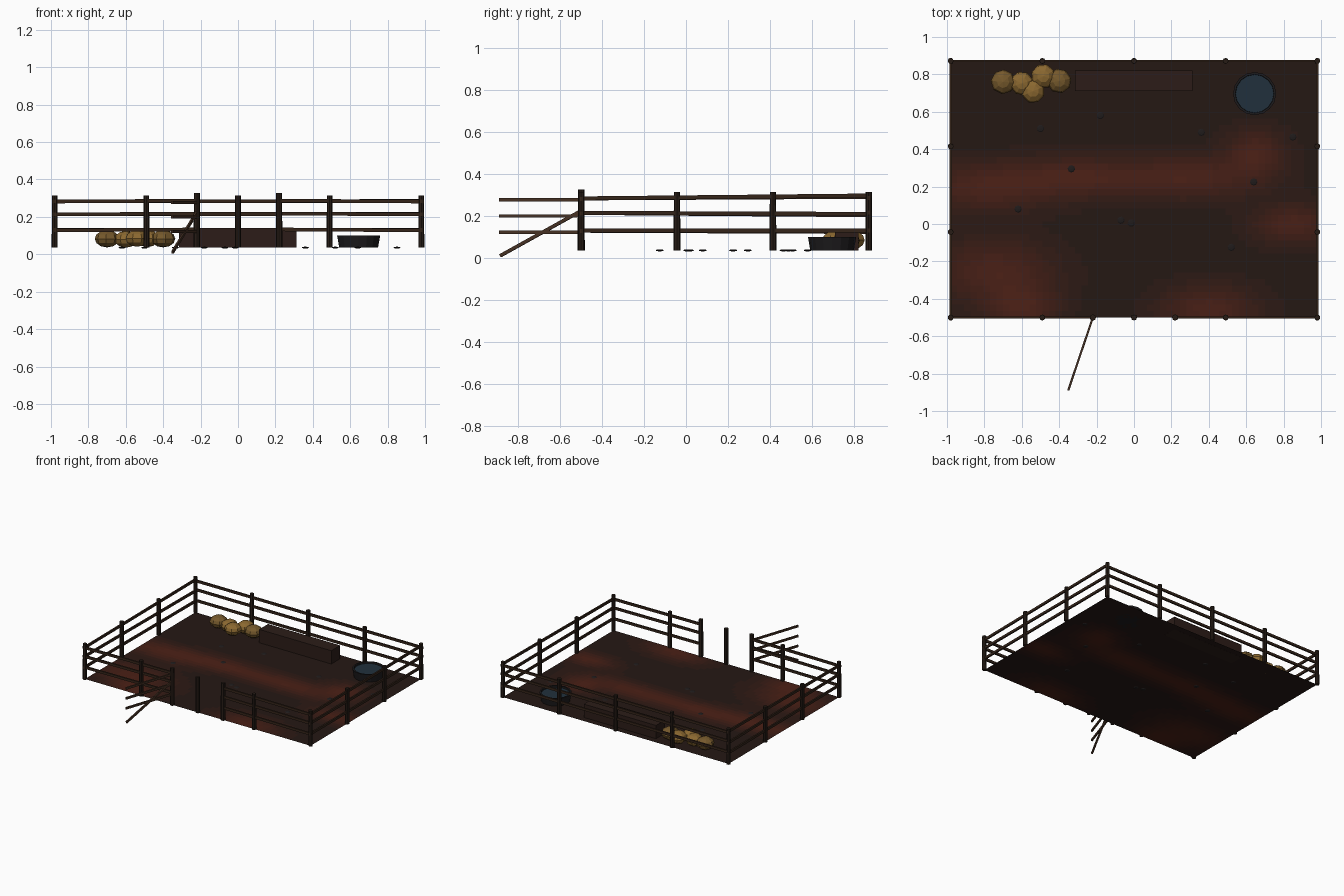
import bpy, bmesh, math, random
from mathutils import Vector

if "Cube" in bpy.data.objects:
    bpy.data.objects.remove(bpy.data.objects["Cube"])

random.seed(4)
G = 0.036                      # ground level
X, Y0, Y1 = 0.98, -0.5, 0.872  # paddock outline


def material(name, rgb):
    m = bpy.data.materials.new(name)
    m.diffuse_color = (*rgb, 1)
    m.use_nodes = True
    m.node_tree.nodes["Principled BSDF"].inputs["Base Color"].default_value = m.diffuse_color
    return m


WOOD = material("dark_wood", (0.02, 0.012, 0.008))
RAIL = material("rail_wood", (0.035, 0.018, 0.010))
GATE = material("gate_wood", (0.06, 0.03, 0.017))
TROUGH = material("trough_wood", (0.025, 0.012, 0.009))
HAY = material("hay", (0.26, 0.14, 0.03))
HAY_DARK = material("dry_hay", (0.18, 0.10, 0.025))
IRON = material("iron", (0.012, 0.011, 0.012))
WATER = material("water", (0.015, 0.03, 0.045))
STONE = material("stone", (0.014, 0.011, 0.011))


def obj(name, bm, *mats):
    me = bpy.data.meshes.new(name)
    bm.to_mesh(me)
    bm.free()
    for m in mats:
        me.materials.append(m)
    o = bpy.data.objects.new(name, me)
    bpy.context.collection.objects.link(o)
    return o


def post(name, x, y, top, r=0.016):
    bm = bmesh.new()
    bmesh.ops.create_cone(bm, cap_ends=True, segments=8, radius1=r, radius2=r * 0.95, depth=top - G)
    o = obj(name, bm, WOOD)
    o.location = (x, y, (top + G) / 2)


def beam(name, a, b, w, h, mat):
    a, b = Vector(a), Vector(b)
    bm = bmesh.new()
    bmesh.ops.create_cube(bm, size=1)
    bmesh.ops.scale(bm, vec=((b - a).length, w, h), verts=bm.verts)
    o = obj(name, bm, mat)
    d = b - a
    o.rotation_euler = (0, -math.atan2(d.z, math.hypot(d.x, d.y)), math.atan2(d.y, d.x))
    o.location = (a + b) / 2


# earth floor, blended from dark soil to red clay patches
SHADES = 9
soil = [material(f"soil_{i}", [a + (b - a) * i / (SHADES - 1) for a, b in
        zip((0.018, 0.009, 0.007), (0.075, 0.015, 0.008))]) for i in range(SHADES)]
patches = [(-0.8, 0.2, 0.35, 0.12), (-0.3, 0.25, 0.35, 0.10), (0.3, 0.25, 0.35, 0.11),
           (0.65, 0.38, 0.15, 0.12), (-0.75, -0.25, 0.3, 0.16), (-0.6, -0.45, 0.18, 0.12),
           (0.85, 0.0, 0.2, 0.10), (0.4, -0.45, 0.25, 0.12)]
bm = bmesh.new()
bmesh.ops.create_grid(bm, x_segments=56, y_segments=40, size=1)
bmesh.ops.scale(bm, vec=(X, (Y1 - Y0) / 2, 1), verts=bm.verts)
bmesh.ops.translate(bm, vec=(0, (Y0 + Y1) / 2, G), verts=bm.verts)
for f in bm.faces:
    c = f.calc_center_median()
    t = sum(math.exp(-((c.x - x) / a) ** 2 - ((c.y - y) / b) ** 2) for x, y, a, b in patches)
    f.material_index = round(min(0.9 * t, 1) * (SHADES - 1))
obj("earth_floor", bm, *soil)

# fence posts
for x in (-X, -0.49, 0, 0.49, X):
    post("back_post", x, Y1, 0.315)
    post("front_post", x, Y0, 0.315)
for s in (-1, 1):
    post("gate_post", s * 0.22, Y0, 0.327, 0.017)
    for y in (-0.043, 0.415):
        post("side_post", s * X, y, 0.315)

# fence rails, a little out of level
for z0, z1 in ((0.13, 0.127), (0.215, 0.207), (0.284, 0.295)):
    beam("back_rail", (-X - 0.015, Y1, z0), (X + 0.015, Y1, z0 + 0.001), 0.012, 0.019, RAIL)
    for s in (-1, 1):
        beam("side_rail", (s * X, Y0 - 0.015, z0), (s * X, Y1 + 0.015, z1 + 0.003 * s),
             0.012, 0.019, RAIL)
        beam("front_rail", (s * (X + 0.015), Y0, z0 - 0.002), (s * 0.21, Y0, z0 + 0.003),
             0.012, 0.019, RAIL)

# open gate with diagonal brace
for z in (0.122, 0.2, 0.278):
    beam("gate_rail", (-0.22, Y0, z), (-0.352, -0.89, z), 0.011, 0.016, GATE)
beam("gate_brace", (-0.22, Y0, 0.225), (-0.35, -0.886, 0.0105), 0.011, 0.016, GATE)

# feeding trough
beam("trough", (-0.315, 0.767, 0.088), (0.312, 0.767, 0.088), 0.11, 0.105, TROUGH)

# hay heap
for i, (x, y, z, r) in enumerate(((-0.70, 0.76, 0.083, 0.066), (-0.60, 0.752, 0.08, 0.064),
                                  (-0.54, 0.71, 0.085, 0.064), (-0.485, 0.79, 0.085, 0.066),
                                  (-0.40, 0.765, 0.083, 0.066))):
    bm = bmesh.new()
    bmesh.ops.create_uvsphere(bm, u_segments=8, v_segments=6, radius=r)
    o = obj("hay_clump", bm, HAY_DARK if i % 2 == 0 and i != 2 else HAY)
    o.location = (x, y, z)
    o.scale.z = 0.7
    o.rotation_euler.z = random.uniform(0, 3)

# water tub: lathed wall with an inner lip
bm = bmesh.new()
N = 16
profile = ((0.104, 0.036), (0.115, 0.1), (0.103, 0.1), (0.1, 0.07))
rings = [[bm.verts.new((r * math.cos(2 * math.pi * k / N), r * math.sin(2 * math.pi * k / N), z))
          for k in range(N)] for r, z in profile]
for a, b in zip(rings, rings[1:]):
    for k in range(N):
        bm.faces.new((a[k], a[(k + 1) % N], b[(k + 1) % N], b[k]))
bm.faces.new(rings[0][::-1])
obj("water_tub", bm, IRON).location = (0.645, 0.697, 0)
bm = bmesh.new()
bmesh.ops.create_circle(bm, cap_ends=True, segments=N, radius=0.102)
obj("water_surface", bm, WATER).location = (0.645, 0.697, 0.088)

# scattered flat stones
for x, y in ((-0.5, 0.51), (-0.18, 0.58), (0.36, 0.49), (0.85, 0.465), (-0.335, 0.295),
             (0.64, 0.225), (-0.62, 0.08), (-0.07, 0.02), (-0.015, 0.005), (0.52, -0.125)):
    bm = bmesh.new()
    bmesh.ops.create_uvsphere(bm, u_segments=8, v_segments=4, radius=0.02)
    o = obj("stone", bm, STONE)
    o.location = (x, y, G)
    o.scale = (1, 1, 0.25)
    o.rotation_euler.z = random.uniform(0, 3)
